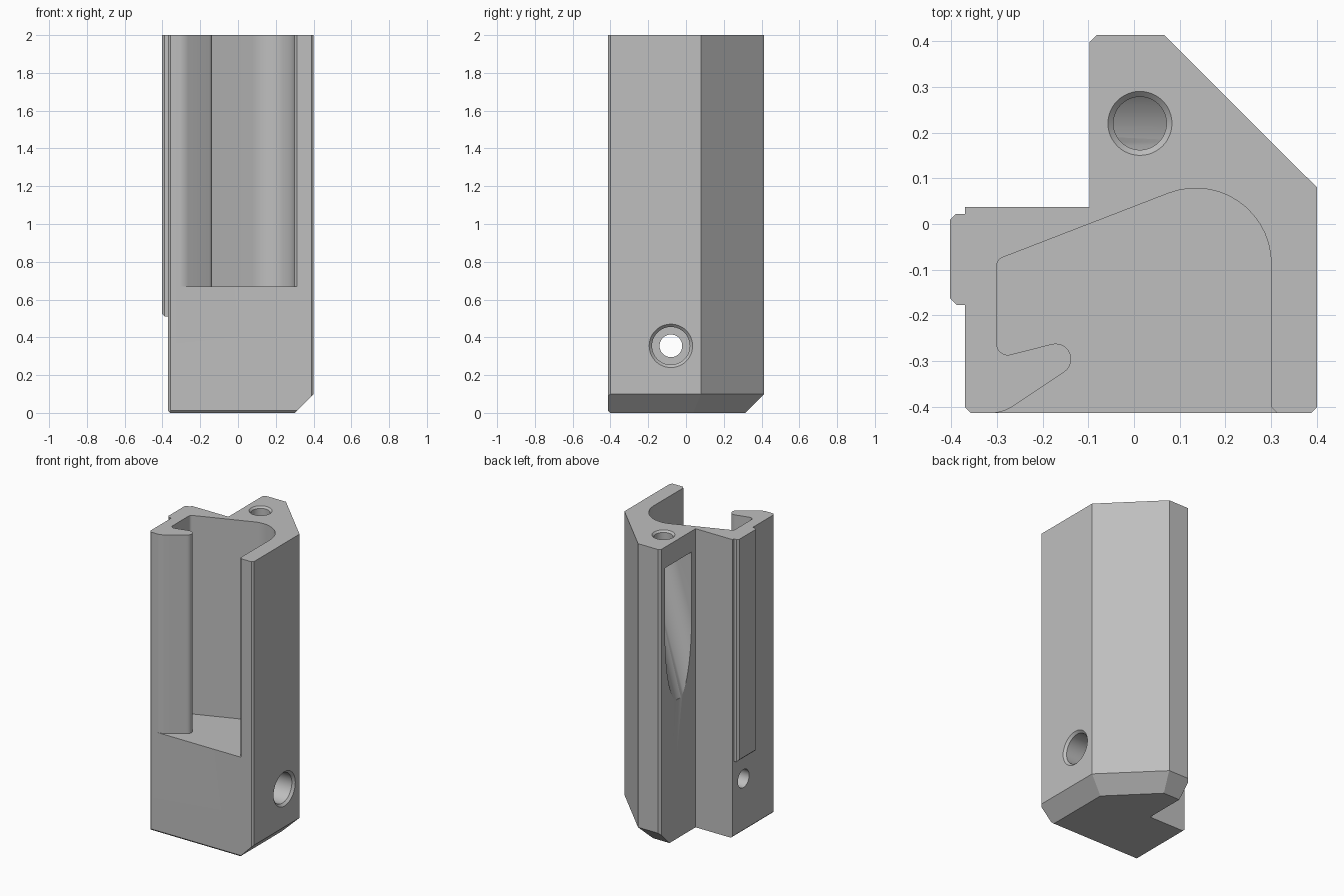
import bpy, bmesh, math
from mathutils import Vector, Matrix

if "Cube" in bpy.data.objects:
    bpy.data.objects.remove(bpy.data.objects["Cube"], do_unlink=True)

grey = bpy.data.materials.new("plain_grey")
grey.use_nodes = True
colour = (0.52, 0.52, 0.52, 1)
grey.diffuse_color = colour
grey.node_tree.nodes["Principled BSDF"].inputs["Base Color"].default_value = colour


def finish(name, bm):
    bmesh.ops.recalc_face_normals(bm, faces=bm.faces[:])
    mesh = bpy.data.meshes.new(name)
    bm.to_mesh(mesh)
    bm.free()
    mesh.materials.append(grey)
    obj = bpy.data.objects.new(name, mesh)
    bpy.context.collection.objects.link(obj)
    return obj


def skin(bm, rings):
    """Join rings of points into a closed solid."""
    loops = [[bm.verts.new(p) for p in ring] for ring in rings]
    n = len(loops[0])
    for a, b in zip(loops, loops[1:]):
        for i in range(n):
            j = (i + 1) % n
            bm.faces.new((a[i], a[j], b[j], b[i]))
    bm.faces.new(loops[0][::-1])
    bm.faces.new(loops[-1])


def prism(name, pts, z0, z1, lean=0, trims=()):
    """Extrude an outline, leaning in x, then trim by (point, normal) planes."""
    bm = bmesh.new()
    skin(bm, [[(x + lean * (z - z0), y, z) for x, y in pts] for z in (z0, z1)])
    for point, normal in trims:
        bmesh.ops.bisect_plane(bm, geom=bm.verts[:] + bm.edges[:] + bm.faces[:],
                               plane_co=point, plane_no=Vector(normal).normalized(),
                               dist=1e-5, clear_outer=True)
        bmesh.ops.holes_fill(bm, edges=[e for e in bm.edges if e.is_boundary], sides=0)
    return finish(name, bm)


def lathe(name, profile, matrix, n=48):
    """Stepped round cutter from (radius, height) pairs."""
    bm = bmesh.new()
    skin(bm, [[(r * math.cos(k * math.tau / n), r * math.sin(k * math.tau / n), h)
               for k in range(n)] for r, h in profile])
    bm.transform(matrix)
    return finish(name, bm)


def rounded(corners, steps=14):
    """Replace each (x, y, radius) corner with an arc."""
    out = []
    for i, (x, y, r) in enumerate(corners):
        p = Vector((x, y))
        if r == 0:
            out.append((x, y))
            continue
        a = (Vector(corners[i - 1][:2]) - p).normalized()
        b = (Vector(corners[(i + 1) % len(corners)][:2]) - p).normalized()
        half = a.angle(b) / 2
        centre = p + (a + b).normalized() * (r / math.sin(half))
        start = p + a * (r / math.tan(half)) - centre
        end = p + b * (r / math.tan(half)) - centre
        turn = math.atan2(start.x * end.y - start.y * end.x, start.dot(end))
        for k in range(steps + 1):
            q = centre + Matrix.Rotation(turn * k / steps, 2) @ start
            out.append((q.x, q.y))
    return out


def combine(target, other, operation):
    mod = target.modifiers.new(operation.lower(), 'BOOLEAN')
    mod.operation, mod.solver, mod.object = operation, 'EXACT', other
    bpy.context.view_layer.objects.active = target
    bpy.ops.object.modifier_apply(modifier=mod.name)
    bpy.data.objects.remove(other, do_unlink=True)


# Main block with wide bevels under the back and right, thin ones elsewhere
F, B = -0.413, 0.413
outline = [(-0.357, F), (0.388, F), (0.4, -0.401), (0.4, 0.08), (0.066, B), (-0.082, B),
           (-0.097, 0.398), (-0.097, 0.037), (-0.37, 0.037), (-0.37, -0.4)]
block = prism("block", outline, 0, 2, trims=[
    ((0.4, 0, 0.1), (1, 0, -1)), ((0, B, 0.1), (0, 1, -1)),
    ((0.4, 0.08, 0.1), (0.707, 0.707, -1)),
    ((0, F, 0.012), (0, -1, -1)), ((-0.37, 0, 0.012), (-1, 0, -1))])

# Raised rail on the side
rail = prism("rail", [(-0.36, -0.177), (-0.388, -0.177), (-0.402, -0.163), (-0.402, 0.01),
                      (-0.39, 0.022), (-0.36, 0.022)], 0.51, 2,
             trims=[((-0.402, 0, 0.524), (-1, 0, -1))])
combine(block, rail, 'UNION')

# Open front pocket with a hooked lip
pocket = prism("pocket_cutter", rounded([
    (-0.317, -0.5, 0), (-0.317, -0.4135, 0), (-0.287, -0.4135, 0.09),
    (0.012, -0.214, 0.034), (-0.3, -0.293, 0.024), (-0.3, -0.078, 0.02),
    (0.3, 0.154, 0.165), (0.3, -0.4, 0), (0.313, F, 0), (0.313, -0.5, 0)]), 0.67, 2.2)
combine(block, pocket, 'DIFFERENCE')

# Sloping channel opening on the side of the back column
channel_outline = [(-0.5, 0.08), (-0.24, 0.08)]
channel_outline += [(-0.24 + 0.146 * math.sin(a), 0.22 - 0.14 * math.cos(a))
                    for a in (math.pi * k / 32 for k in range(1, 32))]
channel_outline += [(-0.24, 0.36), (-0.5, 0.36)]
channel = prism("channel_cutter", channel_outline, 0.93, 1.86, lean=0.296)
combine(block, channel, 'DIFFERENCE')

# Countersunk hole down into the channel
top_hole = lathe("top_hole_cutter", [(0.058, 1.75), (0.058, 1.988), (0.07, 2), (0.07, 2.1)],
                 Matrix.Translation((0.013, 0.22, 0)))
combine(block, top_hole, 'DIFFERENCE')

# Stepped cross hole through the base
side_hole = lathe("side_hole_cutter", [(0.06, -0.5), (0.06, 0.1), (0.1, 0.1), (0.1, 0.385),
                                       (0.115, 0.4), (0.115, 0.5)],
                  Matrix.Translation((0, -0.08, 0.355)) @ Matrix.Rotation(math.pi / 2, 4, 'Y'))
combine(block, side_hole, 'DIFFERENCE')

# Smooth the round walls, keep the edges crisp
bpy.ops.object.select_all(action='DESELECT')
block.select_set(True)
bpy.context.view_layer.objects.active = block
bpy.ops.object.shade_smooth_by_angle(angle=math.radians(25))
